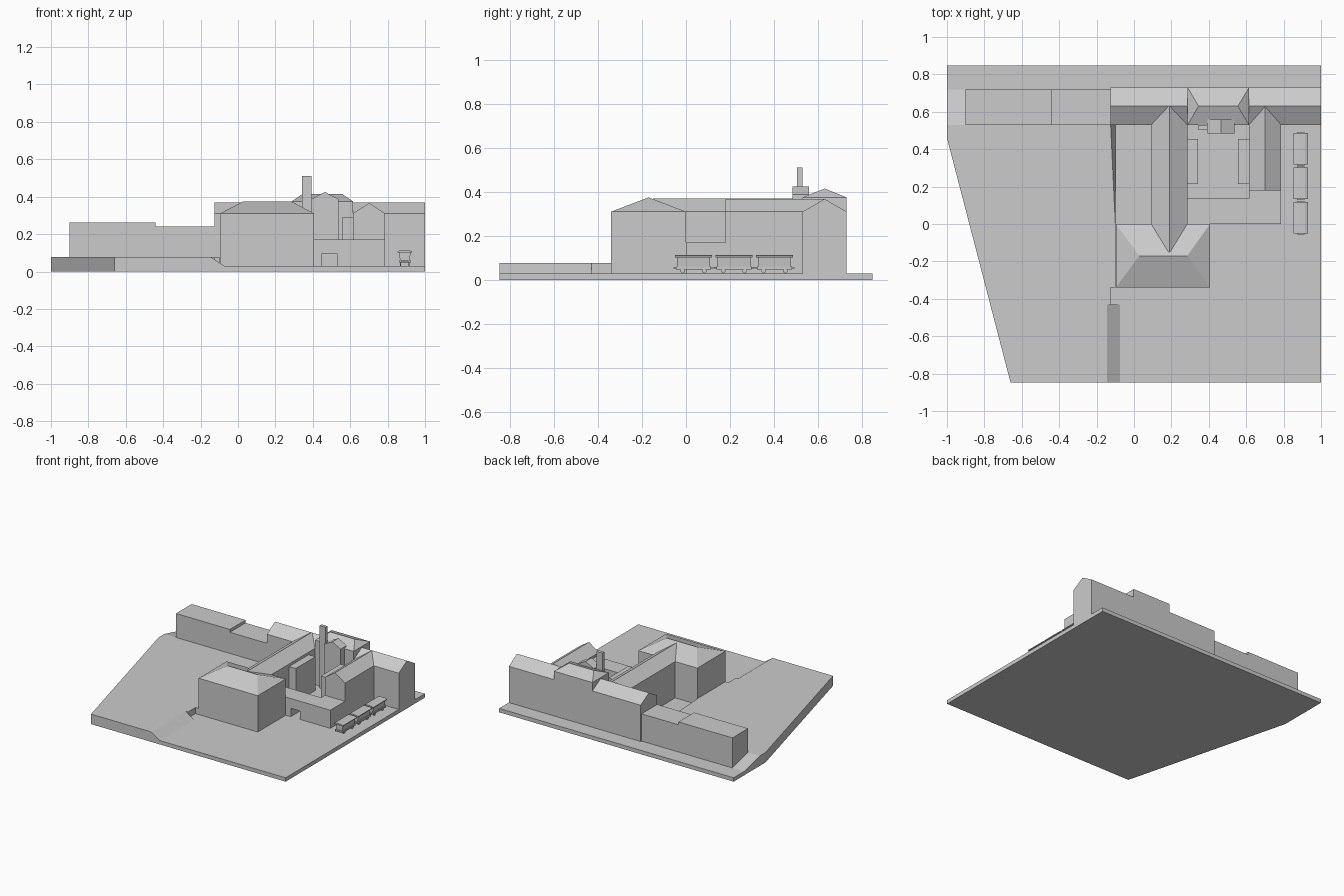
import bpy, bmesh, math
from mathutils import Vector

if "Cube" in bpy.data.objects:
    bpy.data.objects.remove(bpy.data.objects["Cube"])


def hull(name, pts):
    """Convex solid round a few points."""
    bm = bmesh.new()
    for p in pts:
        bm.verts.new(p)
    bmesh.ops.convex_hull(bm, input=bm.verts[:])
    loose = [v for v in bm.verts if not v.link_faces]
    bmesh.ops.delete(bm, geom=loose, context='VERTS')
    bmesh.ops.dissolve_limit(bm, angle_limit=0.002, verts=bm.verts[:], edges=bm.edges[:])
    return finish(name, bm)


def finish(name, bm):
    bmesh.ops.recalc_face_normals(bm, faces=bm.faces[:])
    me = bpy.data.meshes.new(name)
    bm.to_mesh(me)
    bm.free()
    ob = bpy.data.objects.new(name, me)
    bpy.context.collection.objects.link(ob)
    return ob


def prism(name, profile, axis, a, b):
    """Extrude a 2D profile from a to b along axis x, y or z."""
    place = {'x': lambda u, v, t: (t, u, v),
             'y': lambda u, v, t: (u, t, v),
             'z': lambda u, v, t: (u, v, t)}[axis]
    bm = bmesh.new()
    face = bm.faces.new([bm.verts.new(place(u, v, a)) for u, v in profile])
    ext = bmesh.ops.extrude_face_region(bm, geom=[face])
    move = Vector(place(0, 0, b - a))
    bmesh.ops.translate(bm, vec=move, verts=[g for g in ext['geom'] if isinstance(g, bmesh.types.BMVert)])
    return finish(name, bm)


def box(name, x0, x1, y0, y1, z0, z1):
    return prism(name, [(x0, y0), (x1, y0), (x1, y1), (x0, y1)], 'z', z0, z1)


def gabled(name, axis, u0, u1, a, b, eave, ridge, base=0.03):
    """House profile with its ridge along the axis."""
    prof = [(u0, base), (u1, base), (u1, eave), ((u0 + u1) / 2, ridge), (u0, eave)]
    return prism(name, prof, axis, a, b)


def hipped(name, x0, x1, y0, y1, eave, ridge, r0, r1, base=0.03):
    ym = (y0 + y1) / 2
    pts = [(x, y, z) for x in (x0, x1) for y in (y0, y1) for z in (base, eave)]
    return hull(name, pts + [(r0, ym, ridge), (r1, ym, ridge)])


LOW, HIGH = 0.03, 0.077

# Ground: low slab, raised terrace on the left, and its banks
prism("ground_slab", [(-1, 0.848), (-1, 0.46), (-0.66, -0.848), (1, -0.848), (1, 0.848)], 'z', 0, LOW)
prism("terrace", [(-1, 0.53), (-1, 0.46), (-0.66, -0.848), (-0.145, -0.848), (-0.145, -0.43),
                  (-0.125, -0.43), (-0.125, -0.34), (-0.1, -0.34), (-0.1, 0), (-0.125, 0.13),
                  (-0.125, 0.53)], 'z', LOW, HIGH)
prism("front_bank", [(-0.145, LOW), (-0.075, LOW), (-0.145, HIGH)], 'y', -0.848, -0.43)
prism("back_bank", [(0.53, LOW), (0.72, LOW), (0.53, HIGH)], 'x', -1, -0.125)
hull("yard_bank", [(-0.1, 0, HIGH), (-0.1, 0, LOW), (-0.125, 0.13, HIGH), (-0.125, 0.13, LOW),
                   (-0.125, 0.53, HIGH), (-0.125, 0.53, LOW), (-0.1, 0.53, LOW)])

# Flat-roofed sheds at the back left
box("long_shed", -0.9, -0.44, 0.53, 0.72, LOW, 0.262)
box("low_shed", -0.44, -0.12, 0.53, 0.72, LOW, 0.24)

# Main buildings
gabled("back_block", 'x', 0.53, 0.73, -0.125, 1.0, 0.31, 0.368)
hipped("back_centre", 0.287, 0.615, 0.53, 0.73, 0.375, 0.415, 0.345, 0.555)
hipped("front_block", -0.097, 0.407, -0.34, 0, 0.31, 0.375, 0.028, 0.285)
gabled("west_wing", 'y', 0.092, 0.285, -0.15, 0.63, 0.31, 0.37)
gabled("east_wing", 'y', 0.615, 0.787, 0.18, 0.63, 0.31, 0.367)

# Low range along the front of the court, with a gateway
box("gate_range_left", 0.285, 0.45, 0, 0.135, LOW, 0.17)
box("gate_range_right", 0.53, 0.787, 0, 0.135, LOW, 0.17)
box("gate_lintel", 0.45, 0.53, 0, 0.135, 0.095, 0.17)
box("gate_range_back", 0.615, 0.787, 0.135, 0.18, LOW, 0.17)

# Court annexes, gabled stair tower and chimney
for side, x0, x1 in (("left", 0.285, 0.342), ("right", 0.556, 0.615)):
    box("court_annex_" + side, x0, x1, 0.215, 0.455, LOW, 0.29)
gabled("stair_tower", 'y', 0.393, 0.536, 0.485, 0.56, 0.388, 0.425)
box("chimney", 0.342, 0.392, 0.505, 0.53, LOW, 0.51)

# Three railway wagons
CX = 0.892
for i in range(3):
    y0 = -0.05 + i * 0.184
    y1 = y0 + 0.168
    n = "wagon_%d_" % (i + 1)
    prism(n + "body", [(CX - 0.026, 0.058), (CX + 0.026, 0.058), (CX + 0.031, 0.104),
                       (CX - 0.031, 0.104)], 'y', y0 + 0.01, y1 - 0.01)
    prism(n + "roof", [(CX - 0.038, 0.102), (CX + 0.038, 0.102), (CX + 0.038, 0.108),
                       (CX + 0.022, 0.114), (CX - 0.022, 0.114), (CX - 0.038, 0.108)], 'y', y0, y1)
    box(n + "frame", CX - 0.032, CX + 0.032, y0 + 0.004, y1 - 0.004, 0.048, 0.06)
    box(n + "coupling", CX - 0.02, CX + 0.02, y0 - 0.006, y1 + 0.006, 0.052, 0.058)
    for k, yc in enumerate((y0 + 0.035, y1 - 0.035)):
        for j, xc in enumerate((CX - 0.026, CX + 0.02)):
            ring = [(yc + 0.011 * math.cos(t * math.pi / 4), 0.041 + 0.011 * math.sin(t * math.pi / 4))
                    for t in range(8)]
            prism(n + "wheel_%d%d" % (k, j), ring, 'x', xc, xc + 0.006)
